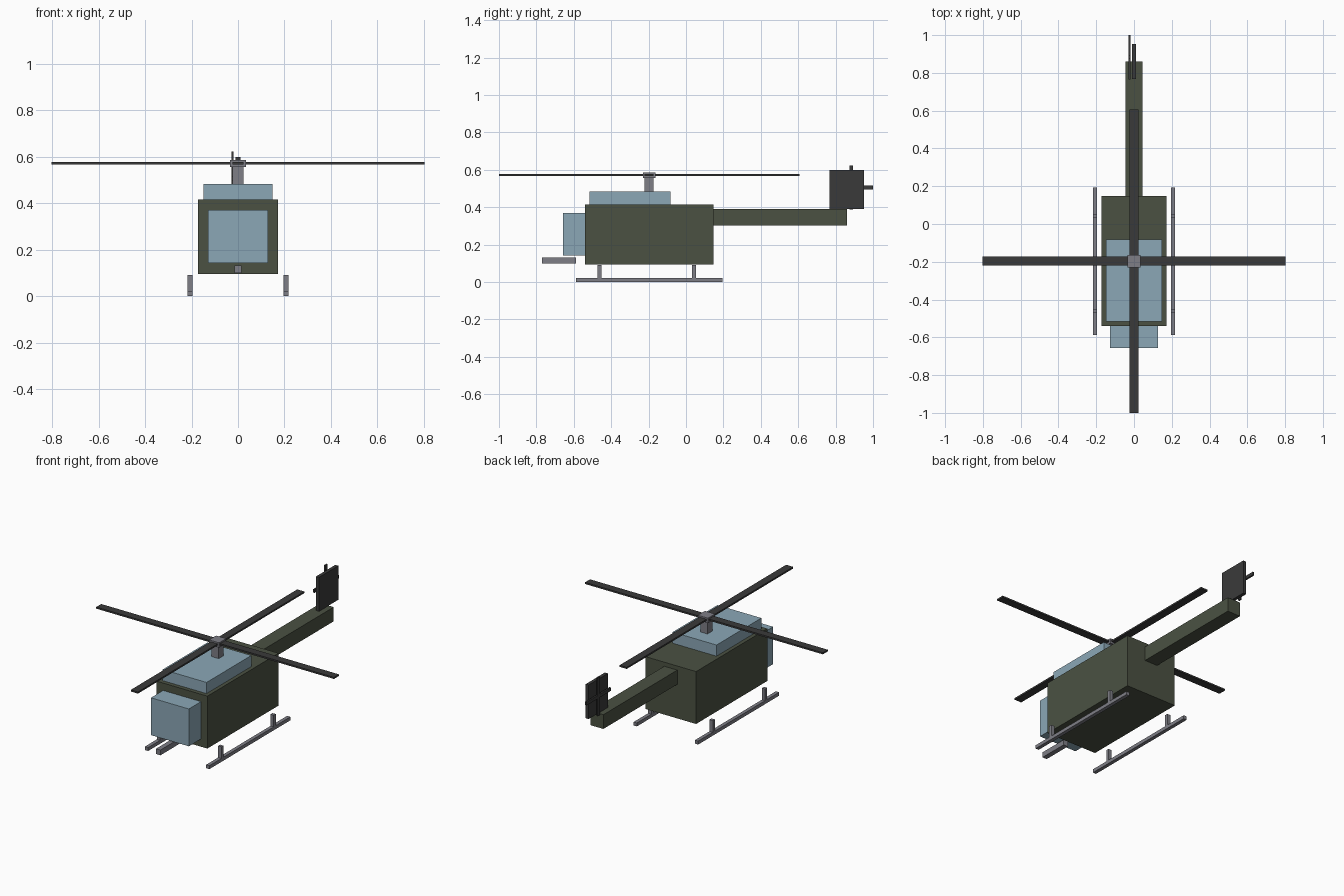
import bpy
from mathutils import Vector

cube = bpy.data.objects.get("Cube")
if cube:
    bpy.data.objects.remove(cube, do_unlink=True)


def material(name, r, g, b):
    m = bpy.data.materials.new(name)
    m.use_nodes = True
    m.diffuse_color = (r, g, b, 1)
    bsdf = next(n for n in m.node_tree.nodes if n.type == "BSDF_PRINCIPLED")
    bsdf.inputs["Base Color"].default_value = (r, g, b, 1)
    return m


green = material("olive green", 0.07, 0.083, 0.055)
glass = material("pale blue glass", 0.26, 0.39, 0.47)
metal = material("grey metal", 0.21, 0.21, 0.24)
dark = material("dark grey", 0.042, 0.042, 0.042)


def box(name, mat, x, y, z):
    """Box spanning the given (low, high) ranges."""
    low, high = (Vector(c) for c in zip(x, y, z))
    bpy.ops.mesh.primitive_cube_add(size=1, location=(low + high) / 2)
    ob = bpy.context.object
    ob.name = name
    ob.scale = high - low
    bpy.ops.object.transform_apply(location=False, rotation=False, scale=True)
    ob.data.materials.append(mat)
    return ob


def around(c, half):
    return (c - half, c + half)


# Fuselage, glazing and nose gun
box("fuselage", green, around(0, 0.171), (-0.54, 0.147), (0.095, 0.415))
box("nose_canopy", glass, around(0, 0.128), (-0.657, -0.53), (0.142, 0.37))
box("roof_canopy", glass, around(0, 0.148), (-0.515, -0.083), (0.405, 0.483))
box("nose_gun", metal, around(0, 0.015), (-0.77, -0.588), (0.1, 0.132))

# Tail boom, fin and tail rotor
box("tail_boom", green, around(0, 0.044), (0.14, 0.86), (0.303, 0.39))
box("tail_fin", dark, around(0, 0.01), (0.768, 0.953), (0.39, 0.598))
TAIL_Y, TAIL_Z, TAIL_R = 0.883, 0.506, 0.117
side = around(-0.024, 0.005)
box("tail_blade_vertical", dark, side, around(TAIL_Y, 0.01), around(TAIL_Z, TAIL_R))
box("tail_blade_horizontal", dark, side, around(TAIL_Y, TAIL_R), around(TAIL_Z, 0.01))

# Main rotor
ROTOR_Y, ROTOR_R = -0.197, 0.803
blade_z = around(0.572, 0.005)
box("rotor_mast", metal, around(0, 0.024), around(ROTOR_Y, 0.024), (0.475, 0.57))
box("rotor_hub", metal, around(0, 0.034), around(ROTOR_Y, 0.034), (0.556, 0.586))
box("rotor_blade_across", dark, around(0, ROTOR_R), around(ROTOR_Y, 0.024), blade_z)
box("rotor_blade_along", dark, around(0, 0.024), around(ROTOR_Y, ROTOR_R), blade_z)

# Landing skids with two struts each
for label, sign in (("left", 1), ("right", -1)):
    x = around(sign * 0.207, 0.011)
    box(label + "_skid", metal, x, (-0.587, 0.194), (0, 0.021))
    for end, y in (("front", -0.462), ("rear", 0.043)):
        box(f"{label}_{end}_strut", metal, x, around(y, 0.01), (0.015, 0.092))
